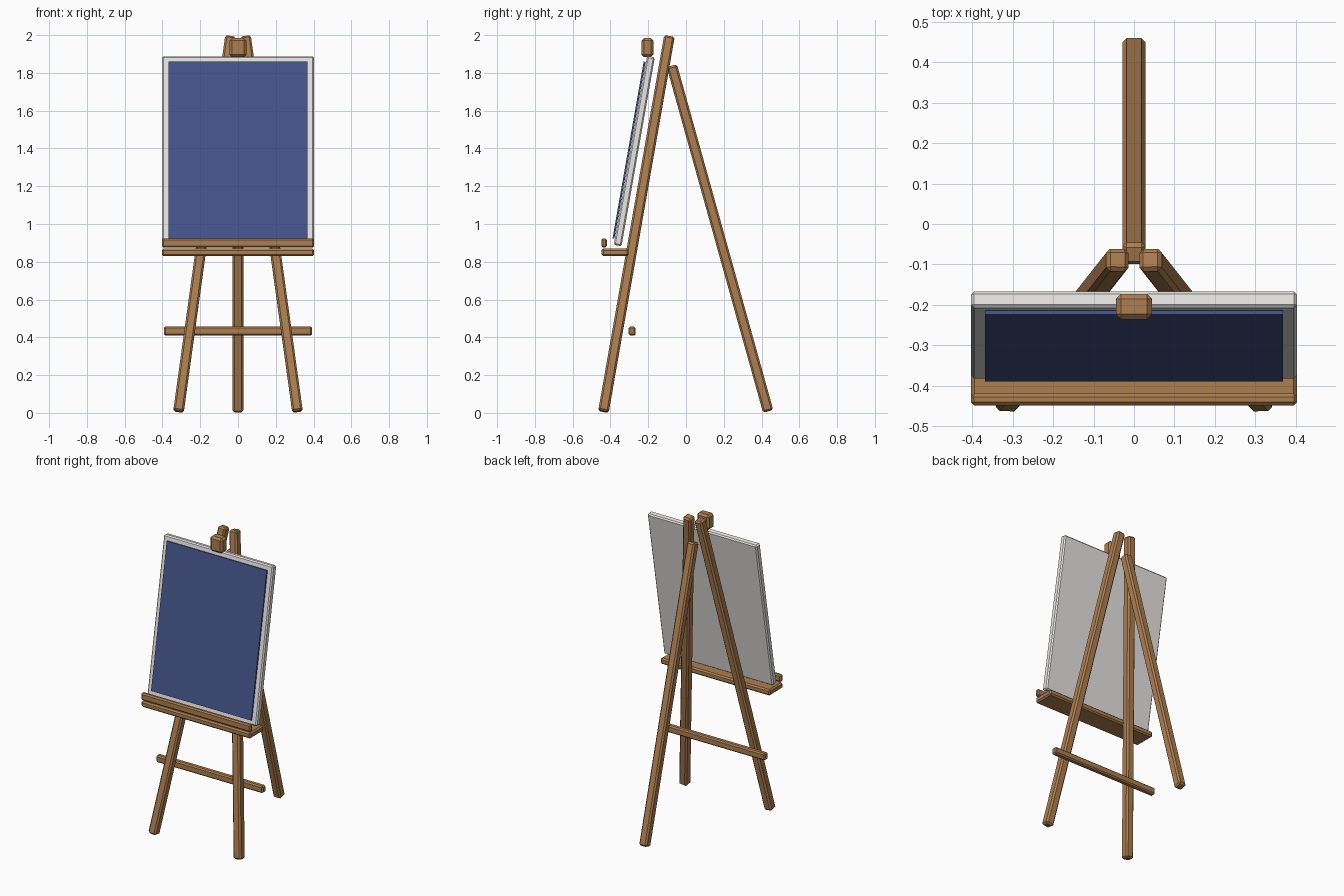
import bpy, math
from mathutils import Vector

if "Cube" in bpy.data.objects:
    bpy.data.objects.remove(bpy.data.objects["Cube"])


def material(name, rgb):
    m = bpy.data.materials.new(name)
    m.diffuse_color = (*rgb, 1)
    m.use_nodes = True
    m.node_tree.nodes["Principled BSDF"].inputs["Base Color"].default_value = m.diffuse_color
    return m


WOOD = material("wood", (0.42, 0.21, 0.08))
CLOTH = material("canvas_white", (0.8, 0.79, 0.76))
BLUE = material("blue_paint", (0.06, 0.09, 0.26))


def box(name, loc, size, mat, bevel=0.0):
    """Flat-shaded box with chamfered edges."""
    bpy.ops.mesh.primitive_cube_add(size=1, location=loc)
    o = bpy.context.object
    o.name = name
    o.scale = size
    bpy.ops.object.transform_apply(location=False, rotation=False, scale=True)
    o.data.materials.append(mat)
    if bevel:
        b = o.modifiers.new("chamfer", 'BEVEL')
        b.width, b.segments = bevel, 1
    return o


def leg(name, foot, top, width=0.056):
    """Square bar running between two points."""
    foot, top = Vector(foot), Vector(top)
    d = top - foot
    o = box(name, (foot + top) / 2, (width, width, d.length), WOOD, 0.01)
    o.rotation_mode = 'QUATERNION'
    o.rotation_quaternion = Vector((0, 0, 1)).rotation_difference(d)
    return o


# Three legs
for side, label in ((-1, "left"), (1, "right")):
    leg(f"front_leg_{label}", (side * 0.315, -0.437, 0.007), (side * 0.04, -0.088, 1.993))
leg("back_leg", (0, 0.435, 0.008), (0, -0.075, 1.838))

# Horizontal rails
box("crossbar", (0, -0.285, 0.433), (0.786, 0.037, 0.047), WOOD, 0.008)
box("tray", (0, -0.375, 0.85), (0.806, 0.143, 0.04), WOOD, 0.009)
box("tray_lip", (0, -0.434, 0.9), (0.806, 0.029, 0.048), WOOD, 0.008)

# Leaning canvas with painted sheet on its front
tilt = math.radians(-10)
centre = Vector((0, -0.274, 1.386))
normal = Vector((0, -math.cos(tilt), -math.sin(tilt)))
canvas = box("canvas", centre, (0.806, 0.042, 1.015), CLOTH, 0.008)
sheet = box("painted_sheet", centre + normal * 0.028, (0.737, 0.01, 0.95), BLUE)
for o in (canvas, sheet):
    o.rotation_euler.x = tilt

# Top clamp
box("top_clamp", (0, -0.204, 1.934), (0.09, 0.063, 0.1), WOOD, 0.013)
